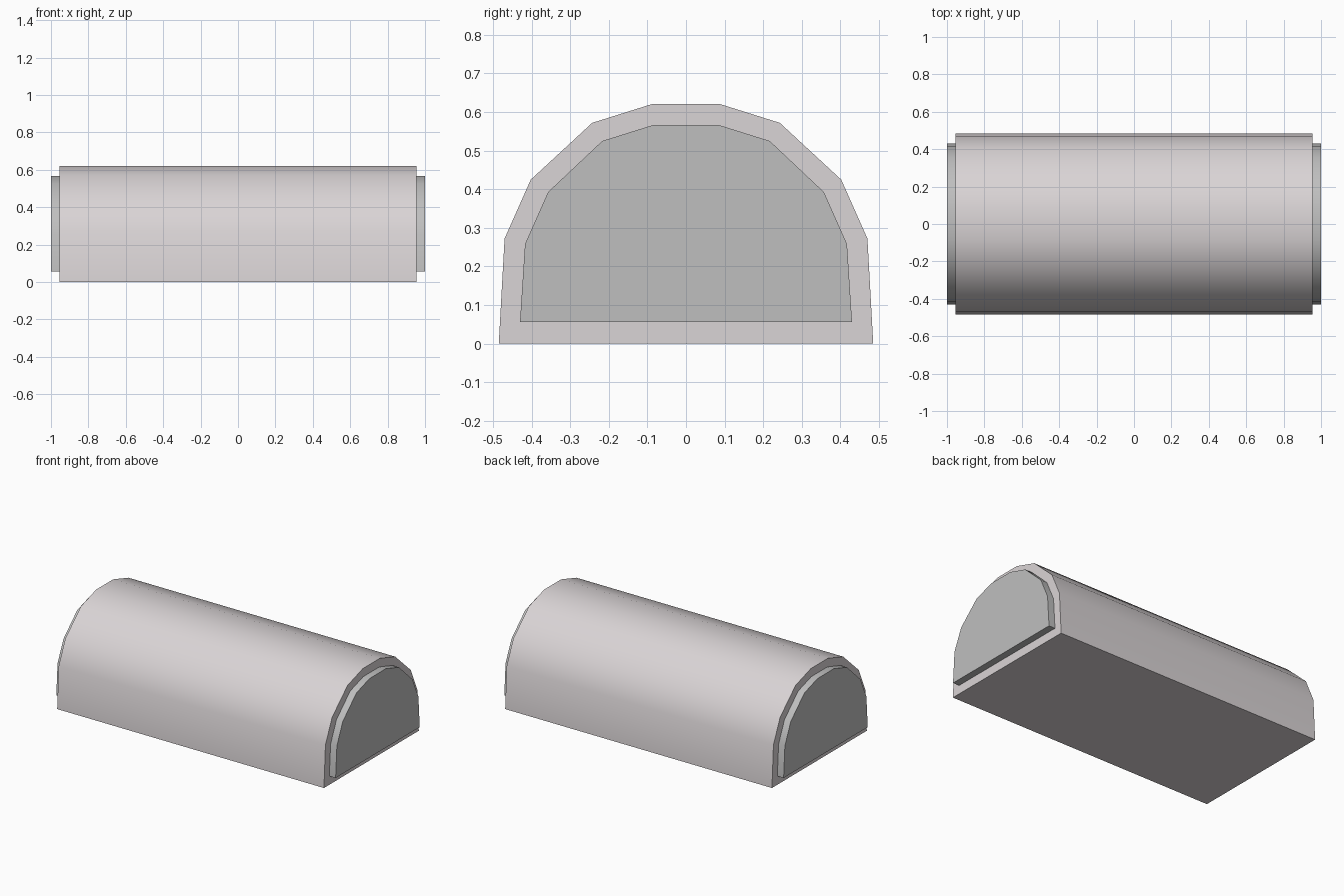
import bpy, bmesh, math

cube = bpy.data.objects.get("Cube")
if cube:
    bpy.data.objects.remove(cube, do_unlink=True)


def make_material(name, rgb):
    mat = bpy.data.materials.new(name)
    mat.use_nodes = True
    mat.diffuse_color = (*rgb, 1)
    mat.node_tree.nodes["Principled BSDF"].inputs["Base Color"].default_value = (*rgb, 1)
    return mat


def arched_prism(name, half_profile, half_length, mat):
    """Extrude a mirrored (y, z) half profile along x."""
    outline = half_profile + [(-y, z) for y, z in reversed(half_profile)]
    bm = bmesh.new()
    cap = bm.faces.new([bm.verts.new((-half_length, y, z)) for y, z in outline])
    end = bmesh.ops.extrude_face_region(bm, geom=[cap], use_keep_orig=True)
    moved = [v for v in end["geom"] if isinstance(v, bmesh.types.BMVert)]
    bmesh.ops.translate(bm, verts=moved, vec=(2 * half_length, 0, 0))
    bmesh.ops.recalc_face_normals(bm, faces=bm.faces)
    mesh = bpy.data.meshes.new(name)
    bm.to_mesh(mesh)
    bm.free()
    mesh.materials.append(mat)
    obj = bpy.data.objects.new(name, mesh)
    bpy.context.collection.objects.link(obj)
    bpy.ops.object.select_all(action="DESELECT")
    obj.select_set(True)
    bpy.context.view_layer.objects.active = obj
    bpy.ops.object.shade_smooth_by_angle(angle=math.radians(35))
    return obj


shell_grey = make_material("warm light grey", (0.70, 0.66, 0.67))
core_grey = make_material("neutral grey", (0.52, 0.52, 0.52))

# Outer arched shell with a flat base
arched_prism("outer_shell", [(0.485, 0), (0.47, 0.272), (0.402, 0.425),
                             (0.243, 0.572), (0.087, 0.621)], 0.955, shell_grey)

# Inner core standing proud at both ends
arched_prism("inner_core", [(0.43, 0.056), (0.417, 0.258), (0.357, 0.393),
                            (0.217, 0.525), (0.083, 0.567)], 1.0, core_grey)
